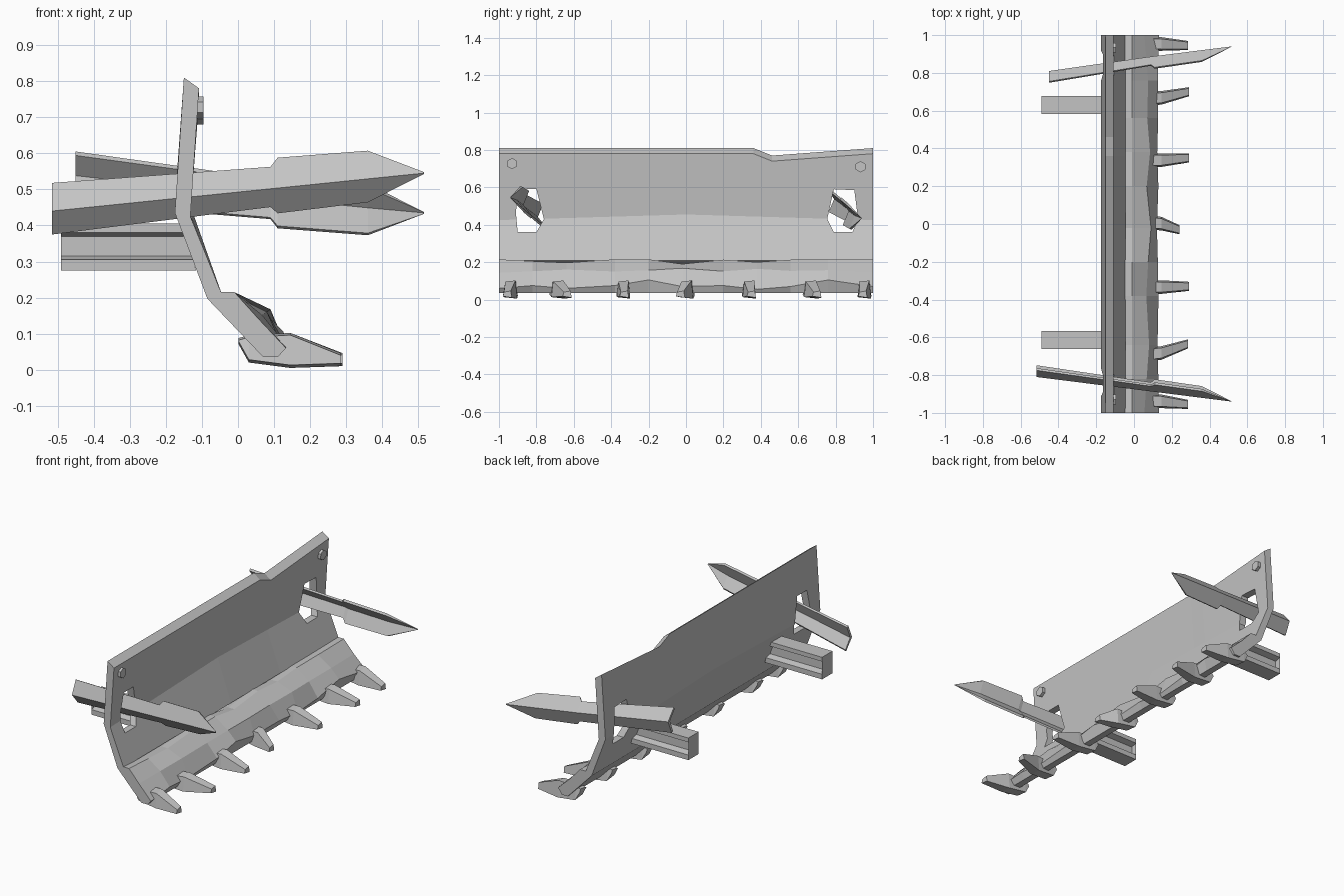
import bpy, bmesh, math
from mathutils import Vector

if "Cube" in bpy.data.objects:
    bpy.data.objects.remove(bpy.data.objects["Cube"])

steel = bpy.data.materials.new("plain_grey_steel")
steel.use_nodes = True
GREY = (0.55, 0.55, 0.55, 1)
steel.diffuse_color = GREY
steel.node_tree.nodes["Principled BSDF"].inputs["Base Color"].default_value = GREY


def loft(name, rings):
    """Closed solid skinned through a list of equal-length rings of points."""
    bm = bmesh.new()
    loops = [[bm.verts.new(p) for p in ring] for ring in rings]
    n = len(loops[0])
    for a, b in zip(loops, loops[1:]):
        for i in range(n):
            j = (i + 1) % n
            bm.faces.new((a[i], a[j], b[j], b[i]))
    bm.faces.new(loops[0][::-1])
    bm.faces.new(loops[-1])
    bmesh.ops.triangulate(bm, faces=[f for f in bm.faces if len(f.verts) > 4])
    bmesh.ops.recalc_face_normals(bm, faces=bm.faces)
    mesh = bpy.data.meshes.new(name)
    bm.to_mesh(mesh)
    bm.free()
    mesh.materials.append(steel)
    obj = bpy.data.objects.new(name, mesh)
    bpy.context.collection.objects.link(obj)
    return obj


def lerp(table, y):
    """Piecewise linear lookup."""
    for (a, u), (b, v) in zip(table, table[1:]):
        if y <= b:
            return u + (v - u) * (y - a) / (b - a)
    return table[-1][1]


# Curved plate, with a dent in its top edge
top_edge = [(-1, 0.81), (0.36, 0.81), (0.46, 0.77), (1, 0.81)]
bend = [(-1, 0.425), (0, 0.455), (1, 0.425)]
rings = []
for y in (-1, 0, 0.36, 0.46, 1):
    t, b = lerp(top_edge, y), lerp(bend, y)
    rings.append([(-0.15, y, t), (-0.108, y, t - 0.03), (-0.132, y, b),
                  (-0.045, y, 0.21), (-0.085, y, 0.197), (-0.175, y, b + 0.01)])
plate = loft("blade_plate", rings)

# Angular windows through the plate
left_hole = [(0.79, 0.36), (0.89, 0.36), (0.92, 0.43), (0.9, 0.585), (0.79, 0.59), (0.755, 0.43)]
right_hole = [(-0.9, 0.36), (-0.8, 0.36), (-0.76, 0.43), (-0.8, 0.59), (-0.89, 0.59), (-0.91, 0.47)]
for outline in (left_hole, right_hole):
    cutter = loft("window_cutter", [[(x, y, z) for y, z in outline] for x in (-0.4, 0.2)])
    cutter.hide_render = True
    mod = plate.modifiers.new("window", "BOOLEAN")
    mod.operation = "DIFFERENCE"
    mod.solver = "EXACT"
    mod.object = cutter
    bpy.context.view_layer.objects.active = plate
    bpy.ops.object.modifier_apply(modifier=mod.name)
    bpy.data.objects.remove(cutter)

# Battered lower lip: each station has a top height, bulge and nose height
lip = [(-1, 0.215, 0, 0.06), (-0.82, 0.205, 0.012, 0.075), (-0.64, 0.197, 0.025, 0.06),
       (-0.38, 0.215, 0.01, 0.075), (-0.2, 0.215, 0.02, 0.105), (-0.02, 0.19, 0.035, 0.07),
       (0.2, 0.213, 0.012, 0.075), (0.38, 0.2, 0.03, 0.055), (0.56, 0.213, 0.015, 0.07),
       (0.76, 0.213, 0.02, 0.105), (1, 0.215, 0, 0.07)]
rings = []
for y, t, bulge, nose in lip:
    rings.append([(-0.085, y, 0.197), (-0.047, y, t), (-0.01, y, t),
                  (0.055 + bulge, y, 0.143 + bulge * 0.7), (0.133 - bulge / 3, y, nose),
                  (0.11, y, 0.035), (0.07, y, 0.035)])
loft("cutting_lip", rings)

# Seven digging teeth: base centre, tip centre, tip reach
teeth = [(-0.935, -0.955, 0.285), (-0.695, -0.635, 0.285), (-0.335, -0.33, 0.29),
         (0.01, -0.03, 0.24), (0.335, 0.35, 0.29), (0.66, 0.7, 0.29), (0.955, 0.945, 0.285)]
for number, (base, tip, reach) in enumerate(teeth):
    mid = base * 0.8 + tip * 0.2
    sections = [(0.002, base, 0.03, 0.07, 0.088), (0.03, base, 0.036, 0.02, 0.096),
                (0.145, mid, 0.036, 0.005, 0.102), (reach, tip, 0.024, 0.01, 0.046)]
    rings = []
    for x, y, w, low, high in sections:
        rings.append([(x, y - w, low + 0.008), (x, y + w, low),
                      (x, y + w * 0.75, high), (x, y - w * 0.75, high - 0.006)])
    loft(f"tooth_{number + 1}", rings)

# Angle-iron stakes through the windows, one turned half over from the other
stations = [(-0.515, 1), (0.09, 0.78), (0.11, 1.08), (0.36, 1), (0.515, 0.04)]
section = [(0, 0), (0.035, 0.078), (0.047, 0.072), (0.018, 0.002), (0.062, -0.054), (0.055, -0.065)]
for name, flip in (("right_stake", 1), ("left_stake", -1)):
    rings = []
    for x, size in stations:
        k = (x + 0.515) / 1.03
        ridge_y, ridge_z = -0.81 - 0.13 * k, 0.44 + 0.105 * k
        if flip < 0 and x < -0.5:
            x = -0.45
        rings.append([(x, flip * (ridge_y + dy * size), 0.49 + flip * (ridge_z + dz * size - 0.49))
                      for dy, dz in section])
    loft(name, rings)

# I-beam mounting arms behind the plate
half = [(0.275, 0.048), (0.305, 0.048), (0.315, 0.012), (0.37, 0.012), (0.38, 0.048), (0.405, 0.048)]
for name, y in (("right_arm", -0.615), ("left_arm", 0.63)):
    outline = [(y + w, z) for z, w in half] + [(y - w, z) for z, w in reversed(half)]
    rings = [[(-0.49, a, z) for a, z in outline],
             [(-0.15 + (0.41 - z) * 0.25, a, z) for a, z in outline]]
    loft(name, rings)

# Hex bolts at the upper corners
for name, y, z in (("right_bolt", -0.93, 0.727), ("left_bolt", 0.933, 0.71)):
    rings = [[(x, y + 0.03 * math.cos(i * math.pi / 3 + 0.5), z + 0.03 * math.sin(i * math.pi / 3 + 0.5))
              for i in range(6)] for x in (-0.125, -0.096)]
    loft(name, rings)
